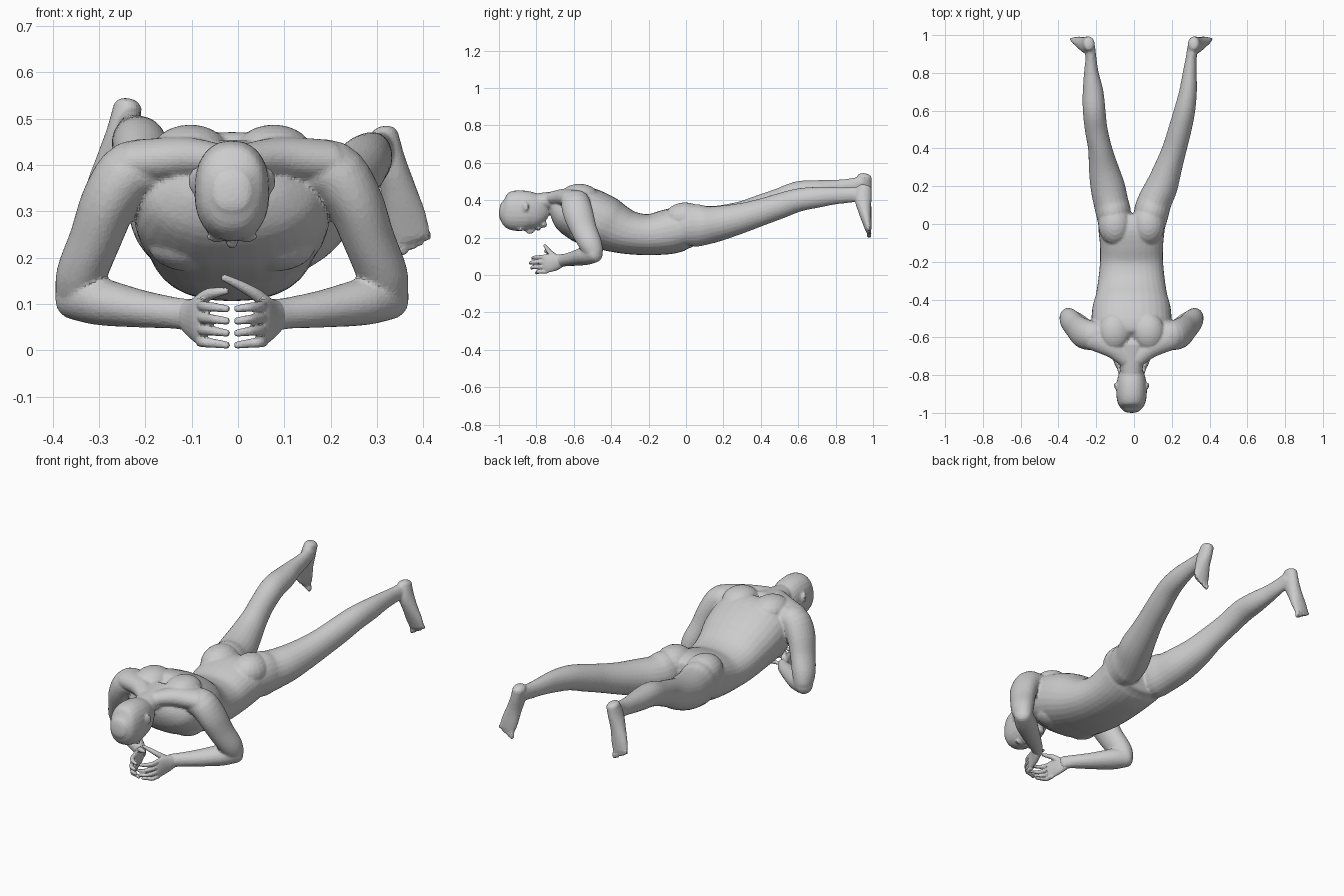
import bpy, bmesh, math
from mathutils import Vector, Matrix

CX = -0.013            # body symmetry line
Z, Y = Vector((0, 0, 1)), Vector((0, 1, 0))


def spline(pts, steps):
    """Catmull-Rom resampling of (x, y, z, a, b) rows."""
    p = [pts[0]] + pts + [pts[-1]]
    out = []
    for i in range(1, len(p) - 2):
        for k in range(steps):
            t = k / steps
            out.append([0.5 * (2 * q1 + (q2 - q0) * t + (2 * q0 - 5 * q1 + 4 * q2 - q3) * t * t
                               + (3 * q1 - q0 - 3 * q2 + q3) * t ** 3)
                        for q0, q1, q2, q3 in zip(p[i - 1], p[i], p[i + 1], p[i + 2])])
    return out + [list(pts[-1])]


def loft(bm, pts, ref=Z, n=24, power=2.0, dome=0.7, steps=4):
    """Closed round-ended tube through rows of centre and two radii."""
    rows = spline([tuple(q) for q in pts], steps)
    c = [Vector(r[:3]) for r in rows]
    frames = []
    for i, r in enumerate(rows):
        t = (c[min(i + 1, len(c) - 1)] - c[max(i - 1, 0)]).normalized()
        frames.append((c[i], t, r[3], r[4]))

    def cap(f, sign):
        o, t, a, b = f
        d = dome * min(a, b)
        return [(o + t * sign * d * math.sin(g), t, a * math.cos(g), b * math.cos(g))
                for g in (0.5, 1.0, 1.4)]

    frames = cap(frames[0], -1)[::-1] + frames + cap(frames[-1], 1)
    rings = []
    for o, t, a, b in frames:
        u = t.cross(ref).normalized()
        v = u.cross(t)
        ring = []
        for k in range(n):
            w = 2 * math.pi * k / n
            cs, sn = math.cos(w), math.sin(w)
            ring.append(bm.verts.new(o + u * a * math.copysign(abs(cs) ** (2 / power), cs)
                                     + v * b * math.copysign(abs(sn) ** (2 / power), sn)))
        rings.append(ring)
    for r0, r1 in zip(rings, rings[1:]):
        for k in range(n):
            bm.faces.new((r0[k], r0[(k + 1) % n], r1[(k + 1) % n], r1[k]))
    bm.faces.new(rings[0])
    bm.faces.new(rings[-1])


def blob(bm, loc, size, turn=0.0):
    m = Matrix.Translation(loc) @ Matrix.Rotation(turn, 4, 'Z') @ Matrix.Diagonal((*size, 1))
    bmesh.ops.create_uvsphere(bm, u_segments=20, v_segments=12, radius=1, matrix=m)


def side(s, pts):
    """Rows given as distance from the symmetry line, placed on side s."""
    return [(CX + s * p[0], *p[1:]) for p in pts]


def finish(name, bm, voxel, ratio, smooth):
    bmesh.ops.recalc_face_normals(bm, faces=bm.faces)
    me = bpy.data.meshes.new(name)
    bm.to_mesh(me)
    bm.free()
    ob = bpy.data.objects.new(name, me)
    bpy.context.collection.objects.link(ob)
    r = ob.modifiers.new("merge", 'REMESH')
    r.mode, r.voxel_size = 'VOXEL', voxel
    s = ob.modifiers.new("soften", 'SMOOTH')
    s.factor, s.iterations = 0.5, smooth
    d = ob.modifiers.new("facets", 'DECIMATE')
    d.ratio = ratio
    return ob


body = bmesh.new()

# Torso: y, top z, bottom z, half width
torso = [(-0.69, .445, .345, .085), (-0.66, .458, .275, .145), (-0.62, .472, .215, .19),
         (-0.55, .474, .170, .212), (-0.45, .432, .138, .208), (-0.38, .385, .120, .190),
         (-0.30, .342, .110, .177), (-0.20, .325, .106, .167), (-0.10, .350, .110, .168),
         (-0.02, .365, .130, .176), (0.04, .345, .150, .165)]
loft(body, [(CX, y, (t + b) / 2, w, (t - b) / 2) for y, t, b, w in torso],
     n=32, power=2.3, dome=0.15)

# Neck and head
loft(body, [(CX, -.84, .375, .055, .055), (CX, -.76, .393, .060, .048), (CX, -.70, .398, .075, .05),
            (CX, -.64, .395, .12, .06)])
head = [(-.985, .395, .295, .046), (-.96, .433, .252, .068), (-.92, .450, .236, .079),
        (-.87, .452, .237, .081), (-.83, .443, .242, .077), (-.79, .420, .246, .066),
        (-.76, .385, .262, .050), (-.745, .350, .285, .036)]
loft(body, [(CX, y, (t + b) / 2, w, (t - b) / 2) for y, t, b, w in head], power=2.3, dome=0.3)
blob(body, (CX, -.835, .238), (.014, .026, .02))            # nose
blob(body, (CX, -.79, .246), (.026, .012, .01))             # lips
blob(body, (CX, -.762, .27), (.028, .02, .018))             # chin

for s in (-1, 1):
    blob(body, (CX + s * .083, -.86, .365), (.009, .02, .026), -s * 0.35)   # ear
    blob(body, (CX + s * .032, -.885, .245), (.026, .012, .012))           # brow
    blob(body, (CX + s * .09, -.57, .425), (.085, .10, .062))              # shoulder blade
    blob(body, (CX + s * .09, -.54, .225), (.09, .085, .055))              # chest
    blob(body, (CX + s * .088, -.005, .305), (.088, .11, .083))            # buttock
    # Trapezius slope
    loft(body, side(s, [(.03, -.72, .41, .04, .035), (.10, -.655, .415, .055, .045),
                        (.20, -.60, .405, .07, .05)]))
    # Upper arm
    loft(body, side(s, [(.15, -.585, .385, .06, .07), (.215, -.59, .385, .068, .078),
                        (.262, -.575, .325, .062, .08), (.295, -.545, .24, .056, .07),
                        (.325, -.51, .165, .054, .062), (.337, -.49, .12, .045, .05)]), ref=Y)
    # Forearm
    loft(body, side(s, [(.345, -.485, .118, .045, .05), (.285, -.53, .105, .056, .051),
                        (.20, -.59, .09, .046, .041), (.12, -.645, .08, .032, .034),
                        (.085, -.675, .075, .025, .036)]))

# Legs: the left one is held a little higher than the right
loft(body, [(-.105, -.05, .25, .075, .09), (-.108, .05, .264, .092, .113), (-.123, .12, .268, .092, .101),
            (-.140, .20, .283, .091, .092), (-.162, .30, .315, .078, .080), (-.180, .40, .360, .063, .069),
            (-.200, .50, .402, .060, .062), (-.211, .60, .440, .060, .061), (-.217, .70, .452, .055, .055),
            (-.226, .80, .463, .039, .046), (-.228, .88, .474, .029, .042), (-.235, .94, .490, .029, .038)])
loft(body, [(.080, -.05, .25, .075, .09), (.090, .05, .264, .092, .113), (.110, .12, .266, .090, .101),
            (.147, .20, .281, .085, .091), (.182, .30, .305, .073, .080), (.215, .40, .335, .064, .072),
            (.243, .50, .368, .061, .068), (.268, .60, .400, .056, .062), (.286, .70, .415, .047, .056),
            (.295, .80, .424, .037, .046), (.303, .88, .428, .029, .041), (.312, .94, .435, .029, .038)])

# Feet with toes pointing down and outwards
for s, fx, fz in ((-1, -.238, .525), (1, .315, .465)):
    foot = [(0, .955, 0, .031, .039), (.012, .947, -.055, .034, .046), (.030, .954, -.115, .038, .036),
            (.047, .967, -.18, .045, .025), (.058, .975, -.222, .043, .017)]
    loft(body, [(fx + s * x, y, fz + z, a, b) for x, y, z, a, b in foot], ref=Y, dome=0.6)
    for k in range(5):
        r = .014 - .0015 * k
        blob(body, (fx + s * (.026 + .0175 * k), .979, fz - .247 + .007 * k), (r * .8, r, r * 1.7))

finish("body", body, 0.0065, 0.22, 5)

# Hands: fingertips meeting in front of the chest
for s, name, thumb in ((-1, "left_hand", (.012, -.752, .128)), (1, "right_hand", (-.018, -.755, .157))):
    bm = bmesh.new()
    loft(bm, side(s, [(.098, -.665, .076, .024, .033), (.082, -.70, .068, .022, .045),
                      (.070, -.745, .062, .017, .050), (.062, -.765, .060, .012, .047)]))
    for k, (z, reach) in enumerate(((.019, .80), (.045, .825), (.071, .832), (.097, .82))):
        loft(bm, side(s, [(.068, -.745, z, .011, .012), (.060, -.785, z - .002, .011, .011),
                          (.038, -reach + .008, z - .004, .010, .010),
                          (.010, -reach, z - .008, .008, .008)]), n=10)
    tx, ty, tz = thumb
    loft(bm, side(s, [(.078, -.70, .095, .016, .018), (.055, -.725, .118, .014, .014),
                      ((.055 + tx) / 2, -.742, (.122 + tz) / 2, .012, .011), (tx, ty, tz, .008, .008)]), n=10)
    finish(name, bm, 0.0035, 0.3, 2)
